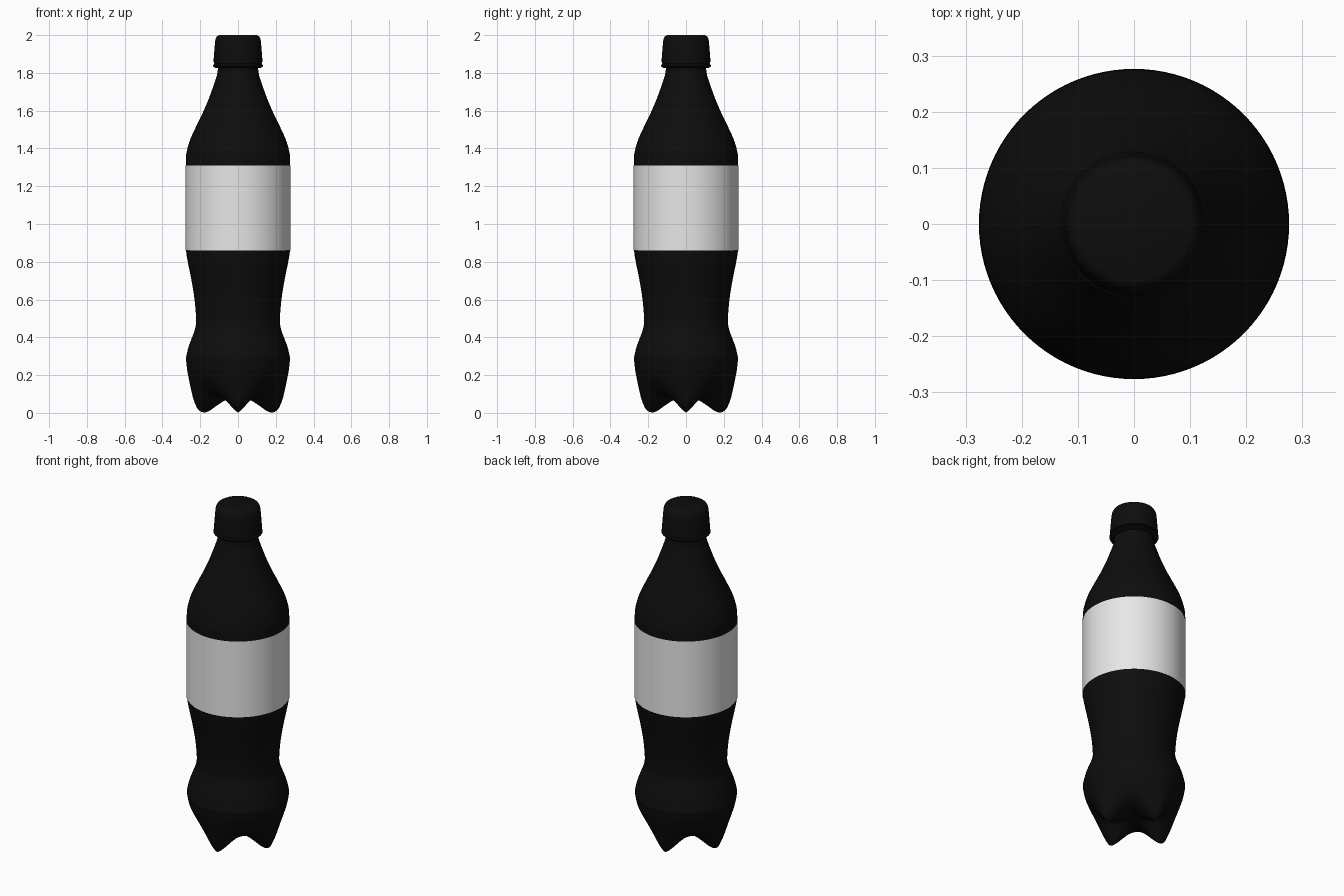
import bpy
import bmesh
from math import sin, cos, pi
from mathutils import Vector

cube = bpy.data.objects.get("Cube")
if cube:
    bpy.data.objects.remove(cube, do_unlink=True)

SEGMENTS = 96


def material(name, value, roughness):
    mat = bpy.data.materials.new(name)
    mat.use_nodes = True
    colour = (value, value, value, 1)
    mat.diffuse_color = colour
    shader = mat.node_tree.nodes["Principled BSDF"]
    shader.inputs["Base Color"].default_value = colour
    shader.inputs["Roughness"].default_value = roughness
    return mat


def smooth_profile(points, steps=4):
    """Catmull-Rom curve through (radius, height) points."""
    pts = [Vector(p) for p in points]
    pts = [pts[0]] + pts + [pts[-1]]
    out = []
    for a, b, c, d in zip(pts, pts[1:], pts[2:], pts[3:]):
        for i in range(steps):
            t = i / steps
            out.append(0.5 * (2 * b + (c - a) * t + (2 * a - 5 * b + 4 * c - d) * t**2
                              + (3 * b - a - 3 * c + d) * t**3))
    return out + [pts[-1]]


def lathe(name, profile, mat, valley=None):
    """Revolve a profile; a valley profile is blended in between four lobes."""
    valley = valley or profile
    bm = bmesh.new()
    rings = []
    for lobe_pt, valley_pt in zip(profile, valley):
        ring = []
        for s in range(SEGMENTS):
            angle = 2 * pi * s / SEGMENTS
            r, z = lobe_pt.lerp(valley_pt, abs(sin(2 * angle)) ** 1.2)
            ring.append(bm.verts.new((r * cos(angle), r * sin(angle), z)))
        rings.append(ring)
    for low, high in zip(rings, rings[1:]):
        for s in range(SEGMENTS):
            n = (s + 1) % SEGMENTS
            bm.faces.new((low[s], low[n], high[n], high[s]))
    bmesh.ops.remove_doubles(bm, verts=bm.verts, dist=1e-5)
    mesh = bpy.data.meshes.new(name)
    bm.to_mesh(mesh)
    bm.free()
    mesh.materials.append(mat)
    obj = bpy.data.objects.new(name, mesh)
    bpy.context.collection.objects.link(obj)
    bpy.ops.object.select_all(action="DESELECT")
    obj.select_set(True)
    bpy.context.view_layer.objects.active = obj
    bpy.ops.object.shade_smooth_by_angle(angle=0.7)
    return obj


black = material("bottle black", 0.004, 0.4)
grey = material("label pale grey", 0.8, 0.5)

# Four-footed base: foot and valley profiles from the centre outwards
foot = [(0, .08), (.06, .07), (.11, .04), (.15, .012), (.182, .002),
        (.212, .02), (.235, .07), (.252, .14), (.268, .22), (.276, .29)]
groove = [(0, .08), (.05, .08), (.09, .083), (.12, .088), (.15, .096),
          (.185, .112), (.215, .14), (.24, .175), (.264, .23), (.276, .29)]
lathe("base", smooth_profile(foot), black, smooth_profile(groove))

# Waisted body, shoulder and neck
body = [(.276, .29), (.262, .35), (.243, .4), (.226, .45), (.222, .5), (.23, .6),
        (.246, .7), (.266, .8), (.275, .86), (.276, .95), (.276, 1.22), (.276, 1.34),
        (.27, 1.39), (.252, 1.45), (.22, 1.52), (.186, 1.59), (.156, 1.66),
        (.127, 1.74), (.111, 1.79), (.106, 1.83)]
lathe("body", smooth_profile(body), black)

# Wrapped label
lathe("label", [Vector((.278, .86)), Vector((.278, 1.31))], grey)

# Tamper ring and screw cap
ring = [(.1, 1.825), (.118, 1.825), (.132, 1.835), (.132, 1.842), (.122, 1.85), (.1, 1.85)]
lathe("tamper_ring", [Vector(p) for p in ring], black)
cap = [(.1, 1.85), (.128, 1.85), (.129, 1.87), (.122, 1.96), (.119, 1.98),
       (.112, 1.993), (.1, 2.0), (0, 2.0)]
lathe("cap", [Vector(p) for p in cap], black)
